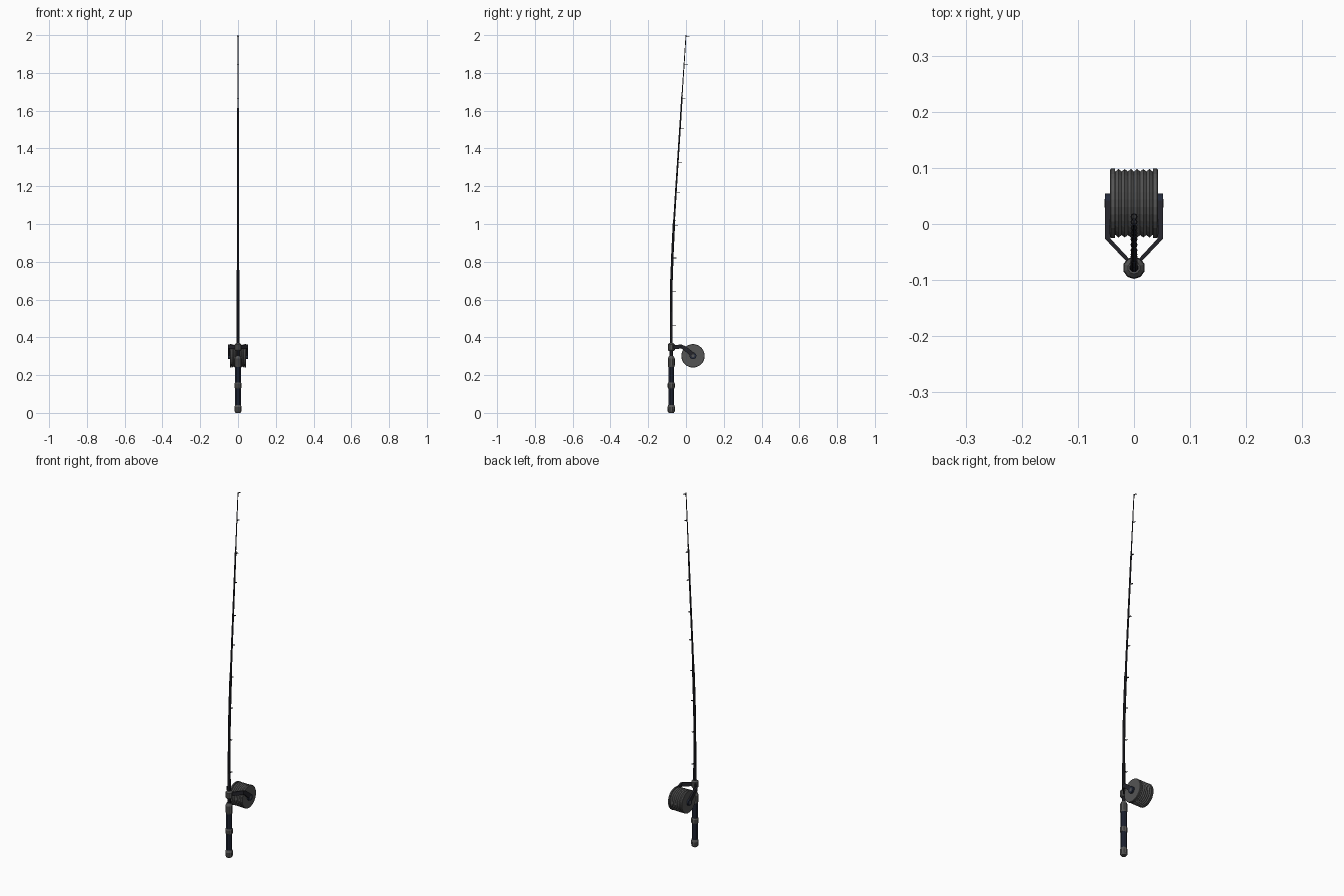
import bpy, bmesh, math
from mathutils import Vector, Matrix

if "Cube" in bpy.data.objects:
    bpy.data.objects.remove(bpy.data.objects["Cube"])

def material(name, col):
    m = bpy.data.materials.new(name)
    m.diffuse_color = (*col, 1)
    m.use_nodes = True
    m.node_tree.nodes["Principled BSDF"].inputs["Base Color"].default_value = m.diffuse_color
    return m

GREY = material("dark_grey", (0.09, 0.09, 0.09))
NAVY = material("dark_navy", (0.018, 0.024, 0.045))
BLACK = material("near_black", (0.018, 0.018, 0.024))
ROD_Y = -0.078

def finish(name, bm, mat, smooth=False):
    bmesh.ops.recalc_face_normals(bm, faces=bm.faces)
    me = bpy.data.meshes.new(name)
    bm.to_mesh(me)
    bm.free()
    me.materials.append(mat)
    if smooth:
        me.shade_smooth()
    ob = bpy.data.objects.new(name, me)
    bpy.context.collection.objects.link(ob)
    return ob

def loft(bm, rings):
    """Skin a list of closed vertex rings and cap both ends."""
    rows = [[bm.verts.new(p) for p in r] for r in rings]
    n = len(rows[0])
    for a, b in zip(rows, rows[1:]):
        for i in range(n):
            bm.faces.new((a[i], a[(i + 1) % n], b[(i + 1) % n], b[i]))
    bm.faces.new(rows[0][::-1])
    bm.faces.new(rows[-1])

def circle(centre, r, n, axis='Z'):
    out = []
    for i in range(n):
        a = 2 * math.pi * (i + 0.5) / n
        c, s = r * math.cos(a), r * math.sin(a)
        out.append(Vector(centre) + (Vector((c, s, 0)) if axis == 'Z' else Vector((0, c, s))))
    return out

def turned(name, profile, mat, n=10):
    bm = bmesh.new()
    loft(bm, [circle((0, ROD_Y, z), r, n) for r, z in profile])
    return finish(name, bm, mat)

# Handle: butt cap, grips, collars and reel clamp
turned("butt_cap", [(.013, 0), (.019, .008), (.020, .03), (.016, .042)], GREY)
turned("lower_grip", [(.0155, .04), (.0155, .135)], NAVY)
turned("middle_collar", [(.016, .130), (.0195, .135), (.0195, .155), (.016, .160)], GREY)
turned("upper_grip", [(.0155, .157), (.0155, .25)], NAVY)
turned("top_collar", [(.016, .243), (.0185, .25), (.0185, .288), (.012, .302)], GREY)
turned("reel_seat", [(.009, .295), (.009, .34)], BLACK)
turned("reel_clamp", [(.014, .328), (.0185, .333), (.0185, .362), (.011, .370)], GREY)

# Rod blank: bent, stepped sections
PATH = [(.34, -.078), (.52, -.078), (.70, -.077), (.86, -.071), (1.02, -.063),
        (1.18, -.053), (1.35, -.042), (1.52, -.031), (1.68, -.021), (2.0, 0)]

def rod_y(z):
    for (z0, y0), (z1, y1) in zip(PATH, PATH[1:]):
        if z <= z1:
            return y0 + (y1 - y0) * (z - z0) / (z1 - z0)
    return PATH[-1][1]

for i, (z0, z1, r0, r1) in enumerate([(.34, .52, .0085, .0082), (.51, 1.02, .0075, .0068),
                                      (1.01, 1.68, .0052, .0042), (1.67, 2.0, .003, .0022)]):
    zs = [z0] + [z for z, _ in PATH if z0 + .02 < z < z1 - .02] + [z1]
    bm = bmesh.new()
    loft(bm, [circle((0, rod_y(z), z), r0 + (r1 - r0) * (z - z0) / (z1 - z0), 8) for z in zs])
    finish(f"rod_section_{i + 1}", bm, BLACK)

# Line guides: small flat ring on a short stem
for i, z in enumerate([.465, .645, .82, .99, 1.165, 1.325, 1.505, 1.665, 1.845, 1.995]):
    y = rod_y(z)
    bm = bmesh.new()
    y1 = y + .0135 + .006 * (2 - z) / 1.5
    loft(bm, [[Vector((sx * .0014, yy, z + sz * .0014)) for sx, sz in
               ((-1, -1), (1, -1), (1, 1), (-1, 1))] for yy in (y, y1 - .0045)])
    finish(f"guide_stem_{i + 1}", bm, BLACK)
    bpy.ops.mesh.primitive_torus_add(location=(0, y1, z), major_radius=.0048, minor_radius=.0014,
                                     major_segments=10, minor_segments=5)
    ring = bpy.context.object
    ring.name = f"guide_ring_{i + 1}"
    ring.data.materials.append(BLACK)

# Reel spool: two flanges with a ridged line drum between
CY, CZ = .037, .302
profile = [(-.043, .060), (-.041, .062), (-.034, .062), (-.034, .057)]
for k in range(6):
    profile += [(-.033 + .011 * k, .057), (-.0275 + .011 * k, .0615)]
profile += [(.033, .057), (.034, .057), (.034, .062), (.041, .062), (.043, .060)]
bm = bmesh.new()
loft(bm, [circle((x, CY, CZ), r, 28, 'X') for x, r in profile])
finish("spool", bm, GREY)

# Yoke arms: bar from clamp, side plate and hub on each side
def arm_ring(x, y, z, d, w, t):
    """Rectangular section in the plane across direction d (y, z), w high, t thick in x."""
    n = Vector((0, -d[1], d[0])).normalized() * w / 2
    c = Vector((x, y, z))
    h = Vector((t / 2, 0, 0))
    return [c - n - h, c - n + h, c + n + h, c + n - h]

for s, side in ((1, "right"), (-1, "left")):
    bm = bmesh.new()
    loft(bm, [arm_ring(s * .004, -.072, .348, (1, 0), .020, .009),
              arm_ring(s * .047, -.026, .351, (1, 0), .022, .010),
              arm_ring(s * .0475, -.008, .344, (1, -.45), .022, .009),
              arm_ring(s * .0475, CY, CZ + .004, (1, -.8), .026, .009)])
    finish(f"yoke_arm_{side}", bm, BLACK)
    bm = bmesh.new()
    loft(bm, [circle((s * x, CY, CZ), r, 14, 'X') for x, r in ((.042, .018), (.052, .018))])
    finish(f"yoke_hub_{side}", bm, NAVY)
    bm = bmesh.new()
    loft(bm, [circle((s * x, CY, CZ), r, 10, 'X') for x, r in ((.05, .009), (.0525, .008))])
    finish(f"axle_cap_{side}", bm, GREY)
